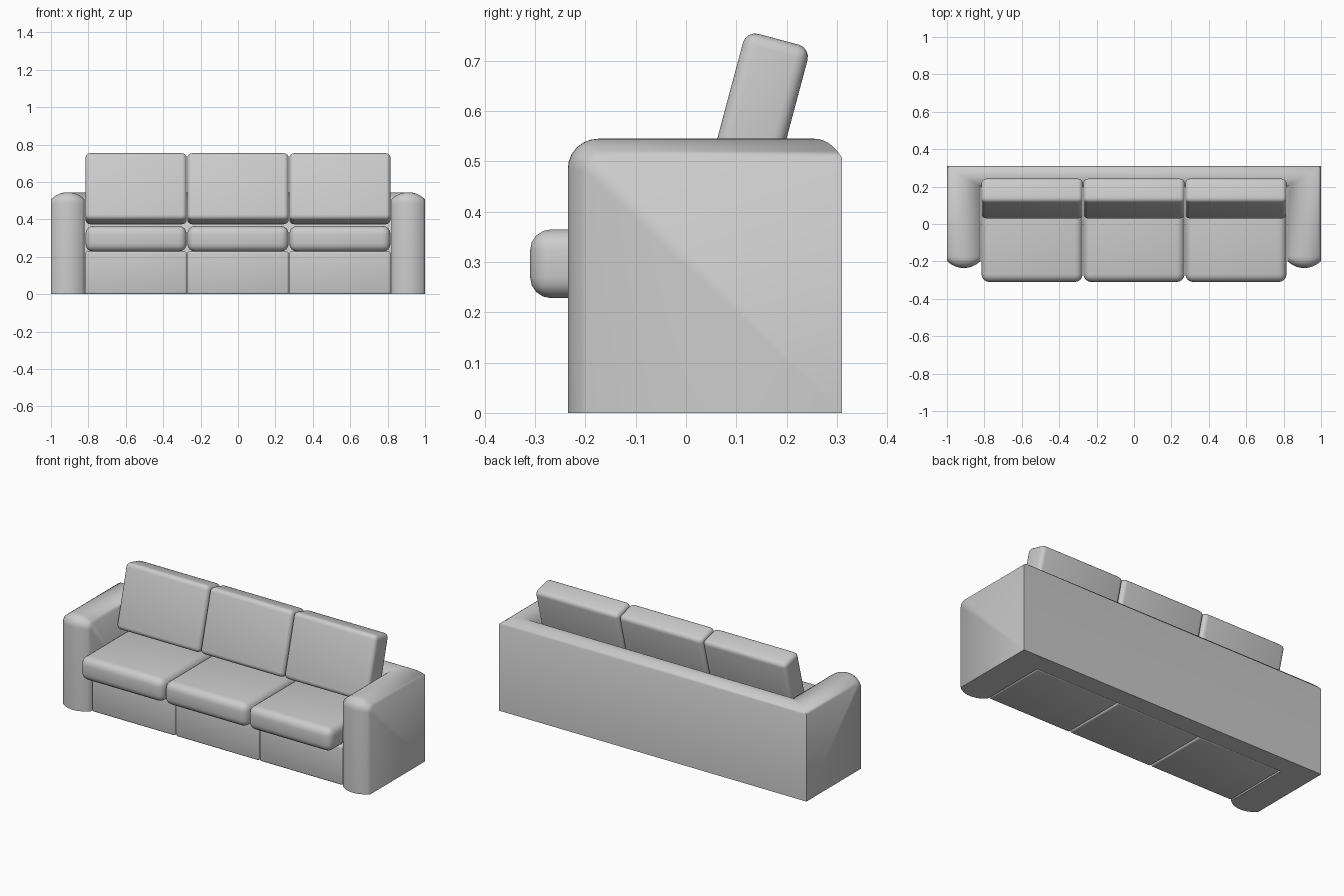
import bpy, bmesh, math

if "Cube" in bpy.data.objects:
    bpy.data.objects.remove(bpy.data.objects["Cube"])


def smooth(ob, angle):
    bpy.ops.object.select_all(action='DESELECT')
    ob.select_set(True)
    bpy.context.view_layer.objects.active = ob
    bpy.ops.object.shade_smooth_by_angle(angle=math.radians(angle))


def rounded_box(name, size, loc, bevel, tilt=0, segments=4):
    bpy.ops.mesh.primitive_cube_add(size=1, location=loc)
    ob = bpy.context.object
    ob.name = name
    ob.scale = size
    bpy.ops.object.transform_apply(location=False, rotation=False, scale=True)
    ob.rotation_euler.x = math.radians(tilt)
    mod = ob.modifiers.new("soft_edges", 'BEVEL')
    mod.width = bevel
    mod.segments = segments
    bpy.ops.object.modifier_apply(modifier=mod.name)
    smooth(ob, 40)
    return ob


# Frame: domed cross-section swept up one arm, mitred along the back, down the other arm
TOP, FRONT, DOME = 0.545, -0.235, 0.037
N, ARC = 12, 6
bm = bmesh.new()
rows = []
for i in range(N + 1):
    s = -1 + 2 * i / N
    d = DOME * abs(s) ** 2.2
    x, y_back = 0.91 + 0.09 * s, 0.255 + 0.055 * s
    front, top, r = FRONT + d, TOP - d, 0.06 - 0.03 * s * s
    path = [(front, 0)]
    for k in range(ARC + 1):
        a = math.pi / 2 * k / ARC
        path.append((front + r - r * math.cos(a), top - r + r * math.sin(a)))
    path.append((y_back, top))
    right = [bm.verts.new((x, y, z)) for y, z in path]
    left = [bm.verts.new((-x, y, z)) for y, z in path]
    rows.append(right + left[::-1])
for a, b in zip(rows, rows[1:]):
    for j in range(len(a) - 1):
        bm.faces.new((a[j], a[j + 1], b[j + 1], b[j]))

# Frame walls and underside
half = len(rows[0]) // 2
ground = []
for row, x, y in ((rows[0], 0.82, 0.20), (rows[-1], 1.0, 0.31)):
    gr, gl = bm.verts.new((x, y, 0)), bm.verts.new((-x, y, 0))
    bm.faces.new(row[:half] + [gr])
    bm.faces.new(row[half:] + [gl])
    bm.faces.new((gr, row[half - 1], row[half], gl))
    ground.append((gr, gl))
(ir, il), (o_r, o_l) = ground
bm.faces.new([r[0] for r in rows] + [o_r, ir])
bm.faces.new([r[-1] for r in rows] + [o_l, il])
bm.faces.new((ir, o_r, o_l, il))
bmesh.ops.recalc_face_normals(bm, faces=bm.faces)
mesh = bpy.data.meshes.new("arms_and_back")
bm.to_mesh(mesh)
bm.free()
frame = bpy.data.objects.new("arms_and_back", mesh)
bpy.context.collection.objects.link(frame)
smooth(frame, 60)

# Three matching sections: base, seat cushion, tilted back cushion
for n, x in enumerate((-0.545, 0, 0.545), 1):
    rounded_box(f"seat_base_{n}", (0.541, 0.395, 0.228), (x, 0.0025, 0.114), 0.01, segments=3)
    rounded_box(f"seat_cushion_{n}", (0.541, 0.51, 0.137), (x, -0.055, 0.2965), 0.042)
    rounded_box(f"back_cushion_{n}", (0.541, 0.133, 0.37), (x, 0.136, 0.564), 0.025, tilt=-15)
